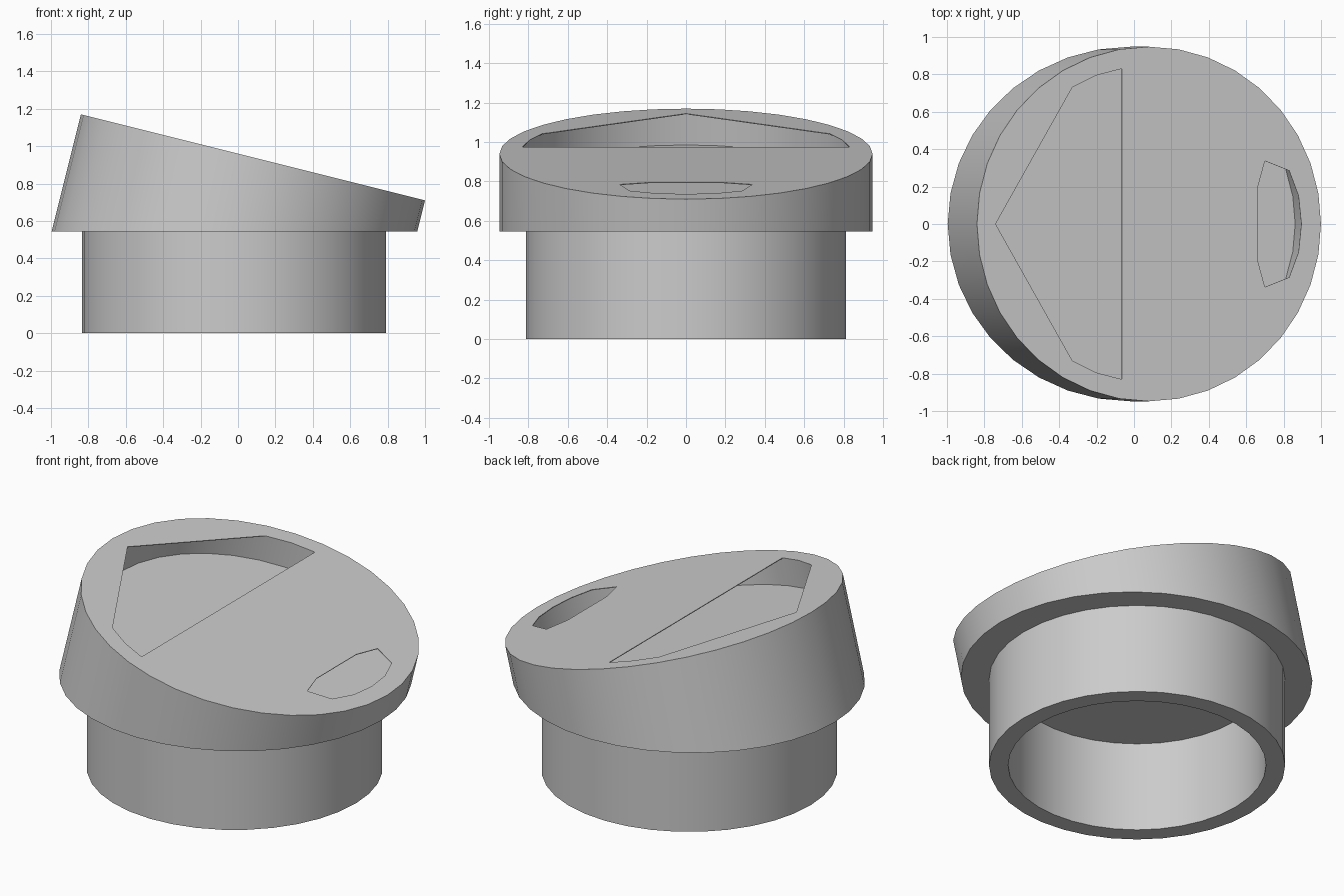
import bpy, bmesh, math
from mathutils import Matrix, Vector

cube = bpy.data.objects.get("Cube")
if cube:
    bpy.data.objects.remove(cube, do_unlink=True)

SIDES = 36
TILT = math.atan(0.25)
SHELF = 0.545          # height where cap meets tube
TOP = Matrix.Translation((0.08, 0, 0.94)) @ Matrix.Rotation(TILT, 4, 'Y')

grey = bpy.data.materials.new("plain grey")
grey.use_nodes = True
colour = (0.6, 0.6, 0.6, 1)
grey.diffuse_color = colour
grey.node_tree.nodes["Principled BSDF"].inputs["Base Color"].default_value = colour


def finish(bm, name):
    bmesh.ops.recalc_face_normals(bm, faces=bm.faces)
    mesh = bpy.data.meshes.new(name)
    bm.to_mesh(mesh)
    bm.free()
    mesh.materials.append(grey)
    obj = bpy.data.objects.new(name, mesh)
    bpy.context.collection.objects.link(obj)
    return obj


def prism(bm, outline, low, high, frame=Matrix()):
    """Extrude a flat outline between two heights of a frame."""
    face = bm.faces.new([bm.verts.new(frame @ Vector((x, y, low))) for x, y in outline])
    up = frame.to_3x3() @ Vector((0, 0, high - low))
    new = bmesh.ops.extrude_face_region(bm, geom=[face], use_keep_orig=True)["geom"]
    bmesh.ops.translate(bm, vec=up, verts=[v for v in new if isinstance(v, bmesh.types.BMVert)])


def circle(radius, cx=0):
    steps = [2 * math.pi * i / SIDES for i in range(SIDES)]
    return [(cx + radius * math.cos(a), radius * math.sin(a)) for a in steps]


def mirrored(half):
    """Complete an outline from its +y half, in plan coordinates."""
    full = half + [(x, -y) for x, y in reversed(half) if y > 0]
    return [((x - 0.08) / math.cos(TILT), y) for x, y in full]


def cut(target, outline, low, high, frame=Matrix()):
    bm = bmesh.new()
    prism(bm, outline, low, high, frame)
    cutter = finish(bm, "cutter")
    cutter.hide_render = True
    mod = target.modifiers.new("cut", 'BOOLEAN')
    mod.operation, mod.solver, mod.object = 'DIFFERENCE', 'EXACT', cutter
    bpy.context.view_layer.objects.active = target
    bpy.ops.object.modifier_apply(modifier=mod.name)
    bpy.data.objects.remove(cutter, do_unlink=True)


# Tilted cap, sliced level underneath
bm = bmesh.new()
prism(bm, circle(0.948), -1, 0, TOP)
sliced = bmesh.ops.bisect_plane(bm, geom=bm.verts[:] + bm.edges[:] + bm.faces[:],
                                plane_co=(0, 0, SHELF), plane_no=(0, 0, 1), clear_inner=True)
rim = [e for e in sliced["geom_cut"] if isinstance(e, bmesh.types.BMEdge)]
bmesh.ops.contextual_create(bm, geom=rim)
cap = finish(bm, "sloped_cap")

# Hollow chamber under a thin lid, with a wide spout and a small vent
cut(cap, circle(0.847), -0.165, -0.004, TOP)
spout = mirrored([(-0.74, 0), (-0.33, 0.73), (-0.2, 0.795), (-0.065, 0.83)])
vent = mirrored([(0.66, 0.19), (0.70, 0.337), (0.83, 0.285), (0.88, 0.15), (0.895, 0)])
for opening in (spout, vent):
    cut(cap, opening, -0.03, 0.05, TOP)

# Open tube that plugs in below
bm = bmesh.new()
prism(bm, circle(0.813, -0.022), 0, SHELF)
tube = finish(bm, "neck_tube")
cut(tube, circle(0.708, -0.022), -0.1, SHELF + 0.1)

for obj in (cap, tube):
    bpy.ops.object.select_all(action='DESELECT')
    obj.select_set(True)
    bpy.context.view_layer.objects.active = obj
    bpy.ops.object.shade_smooth_by_angle(angle=math.radians(30))
